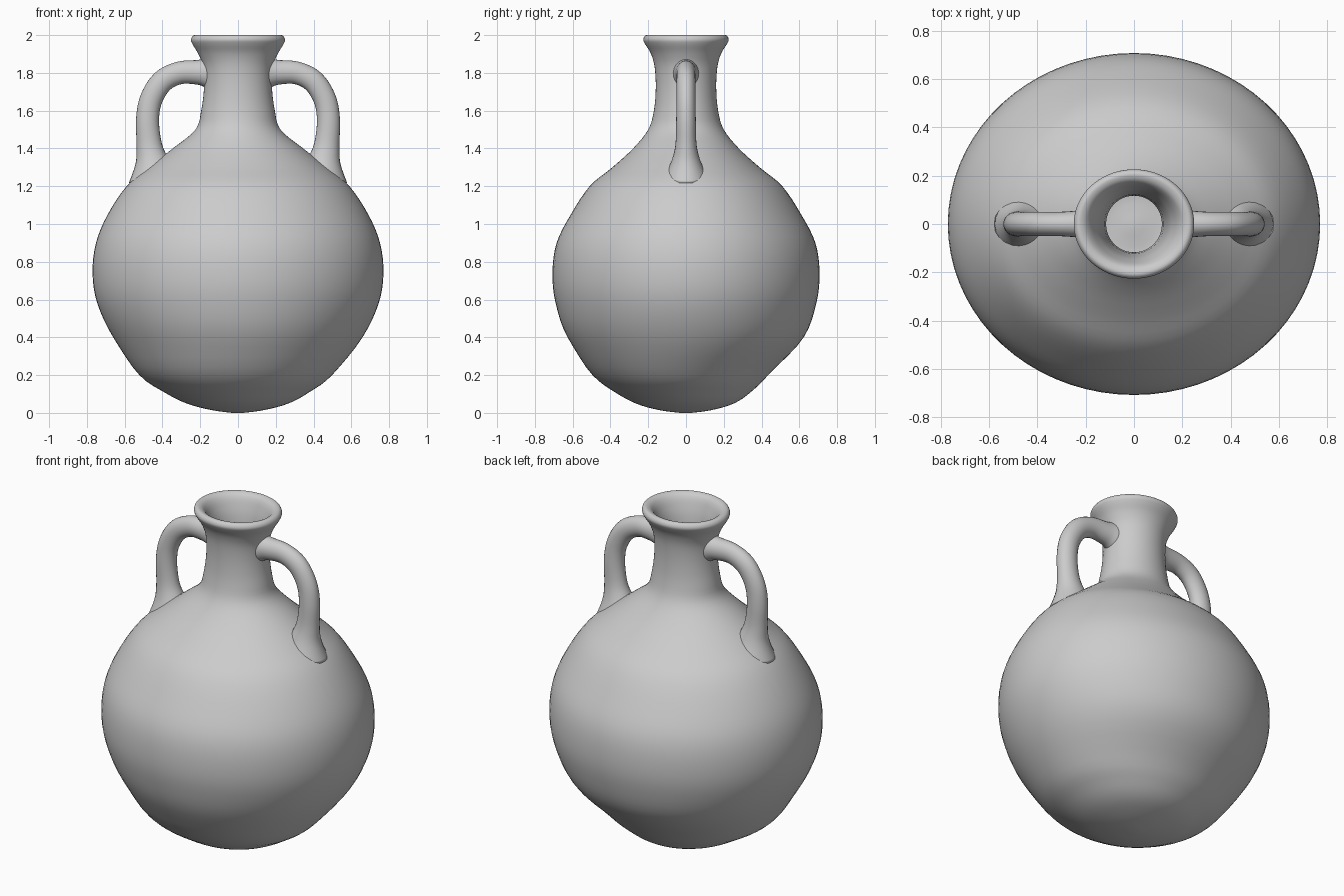
import bpy
import bmesh
import math
from mathutils import Vector

cube = bpy.data.objects.get("Cube")
if cube:
    bpy.data.objects.remove(cube, do_unlink=True)

clay = bpy.data.materials.new("grey clay")
clay.use_nodes = True
colour = (0.6, 0.6, 0.6, 1)
clay.diffuse_color = colour
clay.node_tree.nodes["Principled BSDF"].inputs["Base Color"].default_value = colour


def smooth_path(points, steps):
    """Catmull-Rom interpolation through rows of any width."""
    result = []
    last = len(points) - 1
    for i in range(last):
        a, b, c, d = (points[min(max(k, 0), last)] for k in range(i - 1, i + 3))
        for s in range(steps):
            t = s / steps
            result.append([
                q + t / 2 * (r - p + t * (2 * p - 5 * q + 4 * r - w + t * (3 * (q - r) + w - p)))
                for p, q, r, w in zip(a, b, c, d)])
    return result + [list(points[-1])]


def loft(name, sections, sides):
    """Skin elliptical rings given as (centre, half axis, half axis)."""
    bm = bmesh.new()
    rings = []
    for centre, u, v in sections:
        ring = []
        for k in range(sides):
            angle = math.tau * k / sides
            ring.append(bm.verts.new(centre + u * math.cos(angle) + v * math.sin(angle)))
        rings.append(ring)
    for low, high in zip(rings, rings[1:]):
        for k in range(sides):
            n = (k + 1) % sides
            bm.faces.new((low[k], low[n], high[n], high[k]))
    bm.faces.new(rings[0][::-1])
    bm.faces.new(rings[-1])
    bmesh.ops.recalc_face_normals(bm, faces=bm.faces)
    mesh = bpy.data.meshes.new(name)
    bm.to_mesh(mesh)
    bm.free()
    mesh.materials.append(clay)
    mesh.shade_smooth()
    obj = bpy.data.objects.new(name, mesh)
    bpy.context.collection.objects.link(obj)
    return obj


# Hollow vessel: outer wall from the foot up, over the rim, then the inner wall
outer = [
    (0, .03, .03), (.015, .14, .14), (.05, .27, .26), (.11, .385, .36),
    (.2, .51, .465), (.4, .66, .625), (.58, .745, .69), (.74, .77, .707),
    (.9, .752, .685), (1.05, .69, .61), (1.2, .59, .51), (1.3, .475, .39),
    (1.4, .345, .28), (1.5, .225, .2), (1.6, .195, .17), (1.72, .18, .16),
    (1.83, .184, .166), (1.9, .21, .185), (1.95, .24, .215),
    (1.975, .249, .226), (1.995, .24, .218), (2, .222, .2),
]
inner = [
    (1.985, .195, .175), (1.94, .168, .155), (1.85, .14, .135),
    (1.65, .12, .12), (1.5, .125, .125), (1.4, .22, .2), (1.2, .52, .44),
    (.74, .7, .64), (.3, .5, .46), (.07, .2, .2), (.06, .01, .01),
]
body = []
for z, rx, ry in smooth_path(outer + inner, 4):
    lean = math.exp(-((z - .2) / .12) ** 2)      # uneven hand-made underside
    body.append((Vector((-.012 * lean, -.03 * lean, max(z, 0))),
                 Vector((rx, 0, 0)), Vector((0, ry, 0))))
loft("jug_body", body, 72)

# Arched handles, flaring where they join the neck and shoulder
arch = [
    (.155, 1.8, .085, .07), (.21, 1.803, .066, .058), (.31, 1.8, .06, .05),
    (.4, 1.755, .06, .05), (.46, 1.66, .06, .05), (.479, 1.55, .061, .052),
    (.47, 1.42, .067, .056), (.455, 1.33, .09, .078), (.44, 1.24, .14, .12),
]
for name, side in (("left_handle", 1), ("right_handle", -1)):
    path = smooth_path(arch, 5)
    sections = []
    for i, (x, z, thick, wide) in enumerate(path):
        before, after = path[max(i - 1, 0)], path[min(i + 1, len(path) - 1)]
        across = Vector((before[1] - after[1], 0, after[0] - before[0])).normalized()
        across.x *= side
        sections.append((Vector((side * x, 0, z)), across * thick, Vector((0, wide, 0))))
    loft(name, sections, 24)
